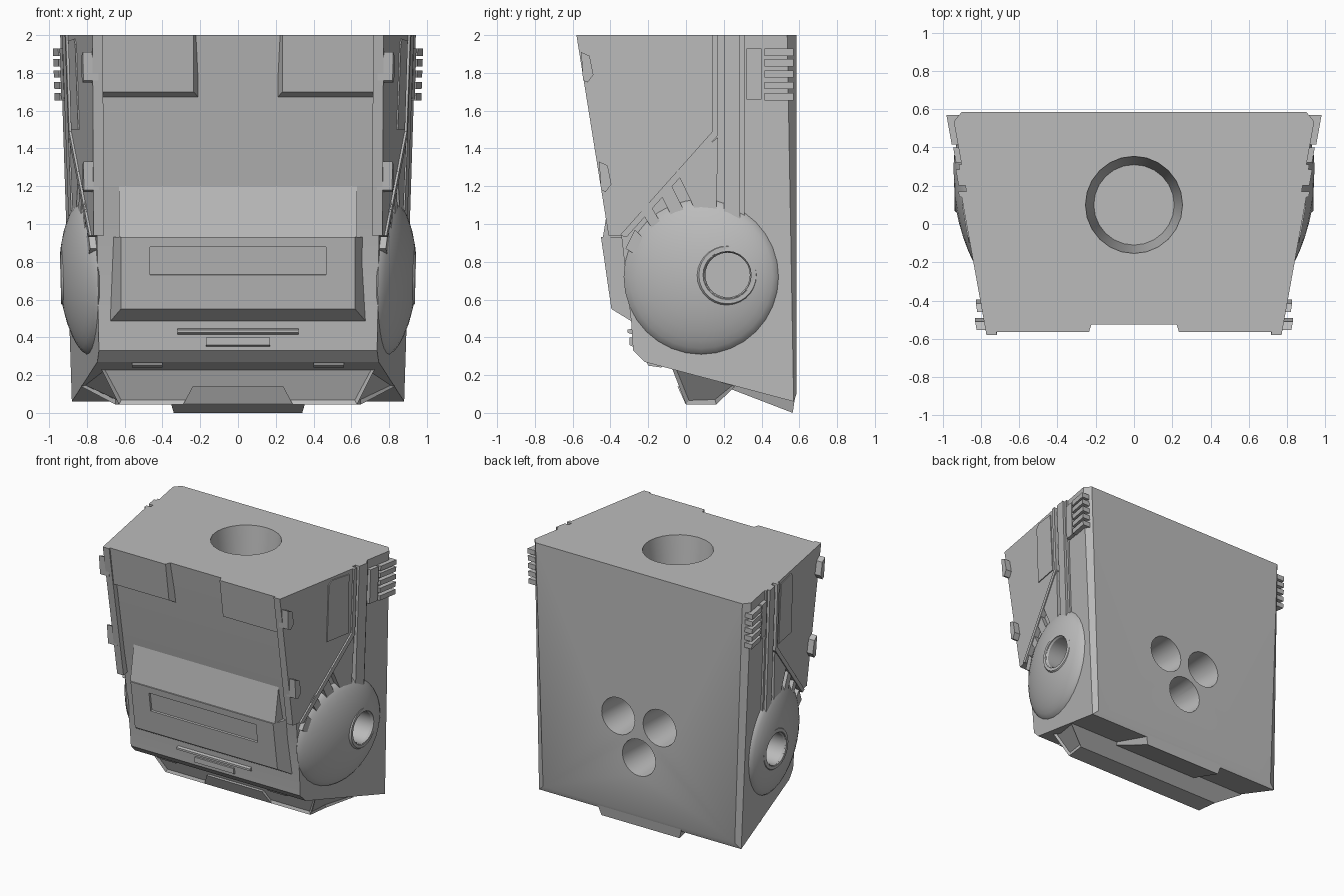
import bpy, bmesh, math
from mathutils import Matrix, Vector

cube = bpy.data.objects.get("Cube")
if cube:
    bpy.data.objects.remove(cube, do_unlink=True)

grey = bpy.data.materials.new("plain_grey")
grey.use_nodes = True
COLOUR = (0.5, 0.5, 0.5, 1)
grey.diffuse_color = COLOUR
grey.node_tree.nodes["Principled BSDF"].inputs["Base Color"].default_value = COLOUR


def side(y, z):
    """Half width of the tapered hull at a point of its side."""
    return 0.81 + 0.18 * y + 0.035 * (z - 1)


def finish(name, bm):
    bmesh.ops.recalc_face_normals(bm, faces=bm.faces)
    mesh = bpy.data.meshes.new(name)
    bm.to_mesh(mesh)
    bm.free()
    mesh.materials.append(grey)
    ob = bpy.data.objects.new(name, mesh)
    bpy.context.collection.objects.link(ob)
    return ob


def add_prism(bm, pts, xa, xb):
    """Extrude a y-z outline between two x functions."""
    a = [bm.verts.new((xa(y, z), y, z)) for y, z in pts]
    b = [bm.verts.new((xb(y, z), y, z)) for y, z in pts]
    bm.faces.new(a)
    bm.faces.new(b[::-1])
    for i in range(len(pts)):
        j = (i + 1) % len(pts)
        bm.faces.new((a[i], b[i], b[j], a[j]))


def slabs(name, outlines, low, high):
    """Plates lying on both hull sides, from offset low to high."""
    bm = bmesh.new()
    for pts in outlines:
        for s in (1, -1):
            add_prism(bm, pts, lambda y, z: s * (side(y, z) + low),
                      lambda y, z: s * (side(y, z) + high))
    return finish(name, bm)


def bar(name, pts, xa, xb, mirror=False):
    """Straight part running across the hull."""
    bm = bmesh.new()
    for s in ((1, -1) if mirror else (1,)):
        add_prism(bm, pts, lambda y, z: s * xa, lambda y, z: s * xb)
    return finish(name, bm)


def rect(y0, y1, z0, z1):
    return [(y0, z0), (y1, z0), (y1, z1), (y0, z1)]


def cut(ob, cutter):
    mod = ob.modifiers.new("cut", 'BOOLEAN')
    mod.operation = 'DIFFERENCE'
    mod.solver = 'EXACT'
    mod.object = cutter
    bpy.context.view_layer.update()
    dg = bpy.context.evaluated_depsgraph_get()
    mesh = bpy.data.meshes.new_from_object(ob.evaluated_get(dg))
    ob.modifiers.clear()
    ob.data = mesh


def smooth(ob, angle=30):
    bpy.ops.object.select_all(action='DESELECT')
    ob.select_set(True)
    bpy.context.view_layer.objects.active = ob
    bpy.ops.object.shade_smooth_by_angle(angle=math.radians(angle))


# Main hull with chamfered rear corners
bm = bmesh.new()
hull_outline = [(-.525, 2), (-.38, 1.1), (-.34, .92), (-.29, .48), (-.28, .33),
                (-.22, .27), (.57, .06), (.585, .1), (.585, 2)]
add_prism(bm, hull_outline, side, lambda y, z: -side(y, z))
rear = [e for e in bm.edges if all(v.co.y > .58 for v in e.verts)
        and abs(e.verts[0].co.x - e.verts[1].co.x) < .2]
bmesh.ops.bevel(bm, geom=rear, offset=.05, segments=1, affect='EDGES')
hull = finish("hull", bm)

# Round cheek domes
bm = bmesh.new()
bmesh.ops.create_uvsphere(bm, u_segments=32, v_segments=16, radius=1)
for v in bm.verts:
    u, t, w = v.co
    y, z = .08 + .41 * u, .72 + .41 * t
    lift = .115 * max(w, 0) ** 1.4 if w > 0 else .04 * w
    v.co = (side(y, z) + lift, y, z)
copy = bmesh.ops.duplicate(bm, geom=bm.verts[:] + bm.edges[:] + bm.faces[:])
for v in copy["geom"]:
    if isinstance(v, bmesh.types.BMVert):
        v.co.x *= -1
domes = finish("cheek_dome", bm)

# Sockets: neck on top, three at the back, one on each cheek
bm = bmesh.new()


def socket(centre, direction, r_in, r_out, length):
    turn = Vector(direction).to_track_quat('Z', 'Y').to_matrix().to_4x4()
    bmesh.ops.create_cone(bm, cap_ends=True, segments=24, radius1=r_in, radius2=r_out,
                          depth=length, matrix=Matrix.Translation(centre) @ turn)


socket((0, .1, 1.85), (0, 0, 1), .21, .26, .4)
for x, z in ((.18, .83), (-.18, .83), (0, .55)):
    socket((x, .48, z), (0, 1, 0), .125, .15, .4)
for s in (1, -1):
    socket((s * .87, .22, .73), (s, 0, 0), .125, .125, .36)
holes = finish("socket_cutter", bm)
holes.hide_render = True
holes.hide_set(True)
cut(hull, holes)
cut(domes, holes)
smooth(hull)
smooth(domes)

# Cheek rings
bm = bmesh.new()
section = [(.76, .165), (.92, .165), (.938, .152), (.938, .13), (.92, .118), (.76, .118)]
N = 28
for s in (1, -1):
    loops = []
    for k in range(N):
        a = math.tau * k / N
        loops.append([bm.verts.new((s * x, .22 + r * math.cos(a), .73 + r * math.sin(a)))
                      for x, r in section])
    for k in range(N):
        p, q = loops[k], loops[(k + 1) % N]
        for i in range(len(section)):
            j = (i + 1) % len(section)
            bm.faces.new((p[i], p[j], q[j], q[i]))
smooth(finish("cheek_ring", bm))

# Upper side plates, their trim and the raised strip on them
slabs("side_plate", [[(-.58, 2), (-.41, .94), (-.33, .94), (.14, 1.49), (.14, 2)]], -.025, .03)
slabs("side_plate_trim", [[(-.35, .94), (-.315, .93), (.17, 1.47), (.17, 2),
                           (.14, 2), (.14, 1.49)]], -.02, .042)
slabs("side_strip", [[(-.1, 1.5), (.11, 1.5), (.1, 1.97), (-.07, 1.98), (-.1, 1.95)]], 0, .037)
slabs("side_rail", [rect(.2, .285, .87, 2)], -.02, .035)
slabs("rail_edge", [rect(.285, .31, .87, 2)], -.02, .015)

# Fan of ribs above the dome
slabs("fan_rib", [
    [(-.32, .87), (-.27, .84), (-.23, .93), (-.27, .97)],
    [(-.24, 1.07), (-.2, 1.12), (-.13, 1.0), (-.17, .96)],
    [(-.14, 1.17), (-.09, 1.23), (.01, 1.03), (-.06, 1.01)],
    [(-.05, 1.28), (.17, 1.46), (.16, 1.03), (.07, 1.03)]], -.02, .035)

# Vent box and slats, front edge knobs
slabs("vent_box", [rect(.32, .4, 1.66, 1.93)], -.02, .03)
slabs("vent_slat", [rect(.415, .57, z, z + .038)
                    for z in (1.655, 1.715, 1.775, 1.835, 1.89)], -.03, .035)
knob = [(-.555, 1.91), (-.51, 1.89), (-.49, 1.79), (-.52, 1.75), (-.545, 1.76)]
slabs("edge_knob", [[(y + dy, z - dz) for y, z in knob]
                    for dy, dz in ((0, 0), (.095, .58))], 0, .08)

# Brow pads
bm = bmesh.new()
pad = [(-.565, 2), (-.522, 1.7), (-.45, 1.66), (-.45, 2)]
for s in (1, -1):
    add_prism(bm, pad, lambda y, z: s * (.2 if y > -.5 else .235), lambda y, z: s * .725)
finish("brow_pad", bm)

# Face panel with sloped ledge and recessed slot
bar("face_ledge", [(-.396, 1.2), (-.44, .93), (-.3, .93), (-.3, 1.2)], -.63, .63)
bm = bmesh.new()
add_prism(bm, [(-.45, .93), (-.395, .55), (-.28, .48), (-.28, .93)],
          lambda y, z: -.62 if y < -.3 else -.68, lambda y, z: .62 if y < -.3 else .68)
panel = finish("face_panel", bm)
bm = bmesh.new()
bmesh.ops.create_cube(bm, size=1, matrix=Matrix.Translation((0, -.431, .805))
                      @ Matrix.Rotation(.144, 4, 'X') @ Matrix.Diagonal((.93, .03, .15, 1)))
slot = finish("slot_cutter", bm)
slot.hide_render = True
slot.hide_set(True)
cut(panel, slot)

# Mouth ledges and chin tabs
bar("mouth_ledge", [(-.31, .44), (-.31, .425), (-.27, .41), (-.27, .45)], -.32, .32)
bar("mouth_block", [(-.3, .4), (-.3, .36), (-.26, .34), (-.26, .4)], -.17, .17)
bar("chin_tab", [(-.22, .29), (-.2, .25), (-.13, .24), (-.1, .28)], .4, .56, True)

# Chin: tapered block with inset front and ends
bm = bmesh.new()
top = [(-.74, -.085), (.74, -.085), (.83, .26), (-.83, .26)]
base = [(-.63, 0), (.63, 0), (.65, .16), (-.65, .16)]
heights = (.265, .265, .14, .14)
t = [bm.verts.new((x, y, z)) for (x, y), z in zip(top, heights)]
b = [bm.verts.new((x, y, .045)) for x, y in base]
bm.faces.new(t)
bm.faces.new(b[::-1])
walls = [bm.faces.new((t[i], b[i], b[(i + 1) % 4], t[(i + 1) % 4])) for i in range(4)]
bmesh.ops.recalc_face_normals(bm, faces=bm.faces)
bmesh.ops.inset_individual(bm, faces=[walls[0], walls[1], walls[3]],
                           thickness=.022, depth=-.015)
finish("chin", bm)
bm = bmesh.new()
add_prism(bm, [(-.045, .14), (-.002, .046), (.05, .046), (.02, .14)],
          lambda y, z: -.24 if z > .1 else -.29, lambda y, z: .24 if z > .1 else .29)
finish("chin_bump", bm)

# Keel under the rear
bm = bmesh.new()
add_prism(bm, [(.2, .17), (.24, .125), (.565, 0), (.58, .1)],
          lambda y, z: -.34 - .3 * z, lambda y, z: .34 + .3 * z)
finish("rear_keel", bm)
